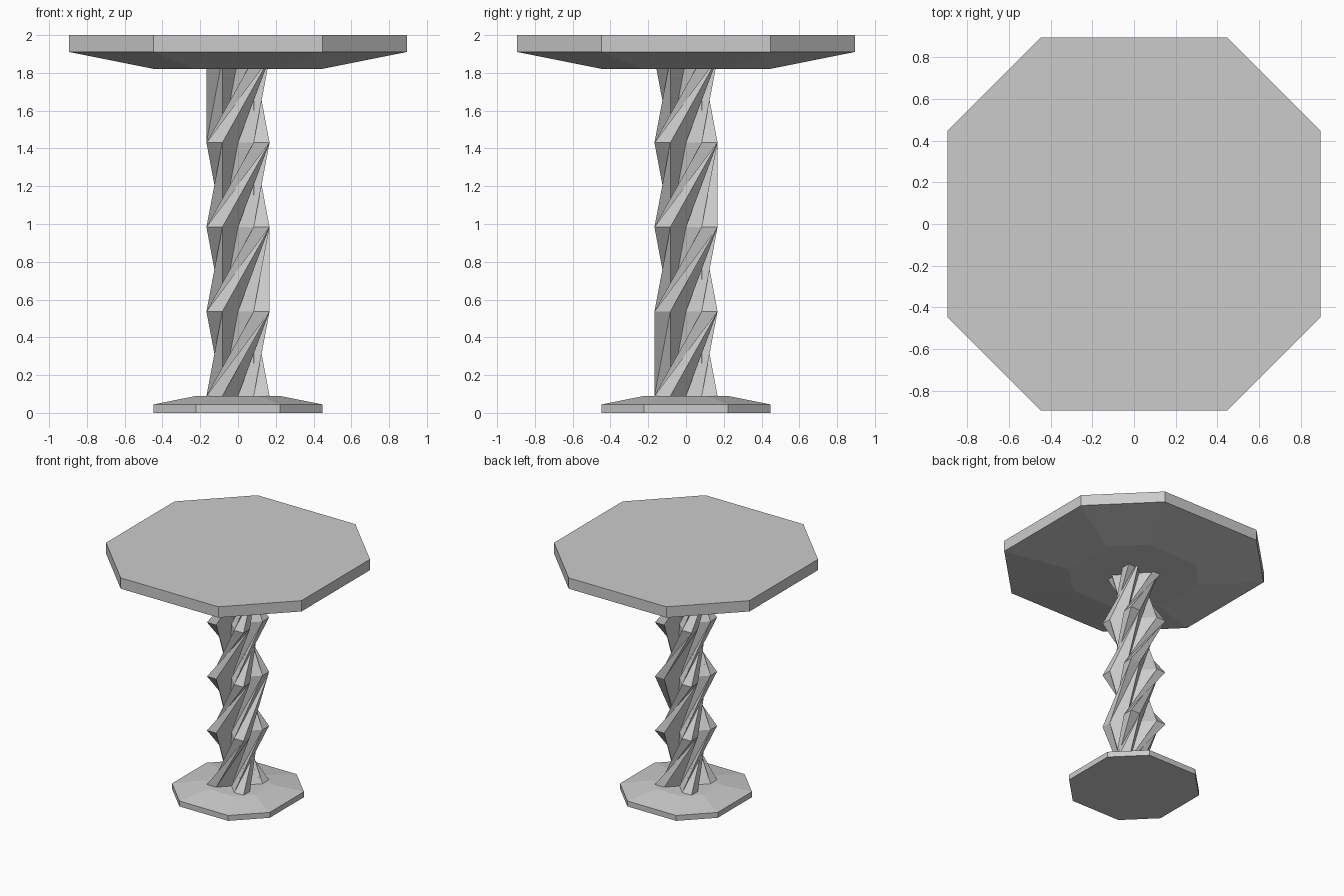
import bpy, bmesh
from math import pi
from mathutils import Matrix, Vector

cube = bpy.data.objects.get("Cube")
if cube:
    bpy.data.objects.remove(cube, do_unlink=True)

U = 0.447  # height of one twist of the stem

grey = bpy.data.materials.new("plain grey")
grey.use_nodes = True
GREY = (0.6, 0.6, 0.6, 1)
grey.diffuse_color = GREY
grey.node_tree.nodes["Principled BSDF"].inputs["Base Color"].default_value = GREY


def finish(name, bm):
    bmesh.ops.recalc_face_normals(bm, faces=bm.faces)
    mesh = bpy.data.meshes.new(name)
    bm.to_mesh(mesh)
    bm.free()
    mesh.materials.append(grey)
    obj = bpy.data.objects.new(name, mesh)
    bpy.context.collection.objects.link(obj)
    return obj


def octagon(bm, r, z):
    h = r / 2
    pts = [(r, -h), (r, h), (h, r), (-h, r), (-r, h), (-r, -h), (-h, -r), (h, -r)]
    return [bm.verts.new((x, y, z)) for x, y in pts]


def octagonal_slab(name, levels):
    """Stack octagons given as (radius, height) and close both ends."""
    bm = bmesh.new()
    rings = [octagon(bm, r, z) for r, z in levels]
    for a, b in zip(rings, rings[1:]):
        for i in range(8):
            j = (i + 1) % 8
            bm.faces.new((a[i], a[j], b[j], b[i]))
    bm.faces.new(rings[0][::-1])
    bm.faces.new(rings[-1])
    return finish(name, bm)


def twisted_stem(name, z0, turns, outer, inner, notch):
    """Notched square whose four corner ribs make a quarter turn per level."""
    bm = bmesh.new()
    profile = [(-outer, -inner), (-outer, -outer), (-inner, -outer), (0, -notch)]
    rings = []
    for level in range(turns + 1):
        ring = []
        for rib in range(4):
            turn = Matrix.Rotation((rib + level) * pi / 2, 3, 'Z')
            ring += [bm.verts.new(turn @ Vector((x, y, z0 + level * U))) for x, y in profile]
        rings.append(ring)
    for low, high in zip(rings, rings[1:]):
        for rib in range(4):
            i = rib * 4
            b, c, a, n = low[i:i + 4]
            b2, c2, a2, n2 = high[i:i + 4]
            nb, nb2 = low[(i + 4) % 16], high[(i + 4) % 16]
            # the first rib keeps its sharp corner, the others are waisted
            if rib == 0:
                tris = [(b, c, c2), (b, c2, b2), (c, a, c2), (a, a2, c2)]
            else:
                tris = [(c, a, a2), (b, c, a2), (b, a2, c2), (b, c2, b2)]
            # valley between this rib and the next
            tris += [(a, n, a2), (n, n2, a2), (n, nb, nb2), (n, nb2, n2)]
            for t in tris:
                bm.faces.new(t)
    bm.faces.new(rings[0][::-1])
    bm.faces.new(rings[-1])
    return finish(name, bm)


octagonal_slab("base", [(U, 0), (U, U * 0.1), (U / 2, U * 0.2)])
octagonal_slab("table_top", [(U, 2 - U * 0.4), (U * 2, 2 - U * 0.2), (U * 2, 2)])
twisted_stem("twisted_stem", U * 0.2, 4, 0.167, 0.083, 0.083)
